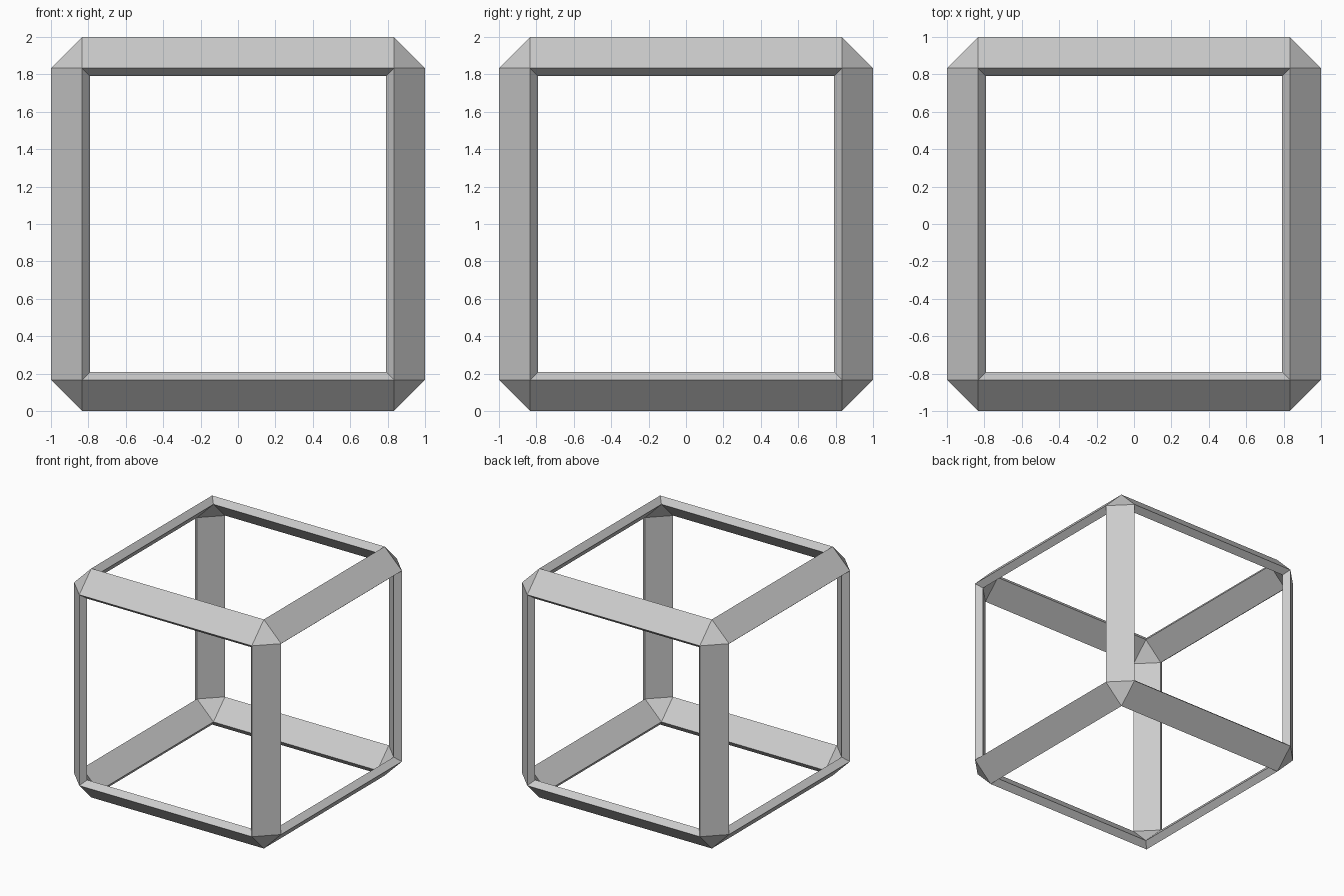
import bpy, bmesh
from mathutils import Vector

if "Cube" in bpy.data.objects:
    bpy.data.objects.remove(bpy.data.objects["Cube"])

CHAMFER = 1 / 6      # width cut off each cube edge
INNER = 0.95         # inner shell size relative to the outer shell

bm = bmesh.new()
bmesh.ops.create_cube(bm, size=2)

# Chamfer every edge, then open up the six flat sides
bmesh.ops.bevel(bm, geom=bm.edges[:], offset=CHAMFER, offset_type='OFFSET',
                segments=1, profile=0.5, affect='EDGES')
bm.normal_update()
sides = [f for f in bm.faces if max(abs(c) for c in f.normal) > 0.99]
bmesh.ops.delete(bm, geom=sides, context='FACES')

# Thicken the chamfer strips and corner triangles towards the centre
shell = bmesh.ops.extrude_face_region(bm, geom=bm.faces[:], use_keep_orig=True)
inner = [g for g in shell["geom"] if isinstance(g, bmesh.types.BMVert)]
bmesh.ops.scale(bm, vec=Vector((INNER, INNER, INNER)), verts=inner)
bmesh.ops.recalc_face_normals(bm, faces=bm.faces[:])

# Stand the frame on the ground
bmesh.ops.translate(bm, vec=(0, 0, 1), verts=bm.verts[:])

mesh = bpy.data.meshes.new("cube_frame")
bm.to_mesh(mesh)
bm.free()
bpy.context.collection.objects.link(bpy.data.objects.new("cube_frame", mesh))
